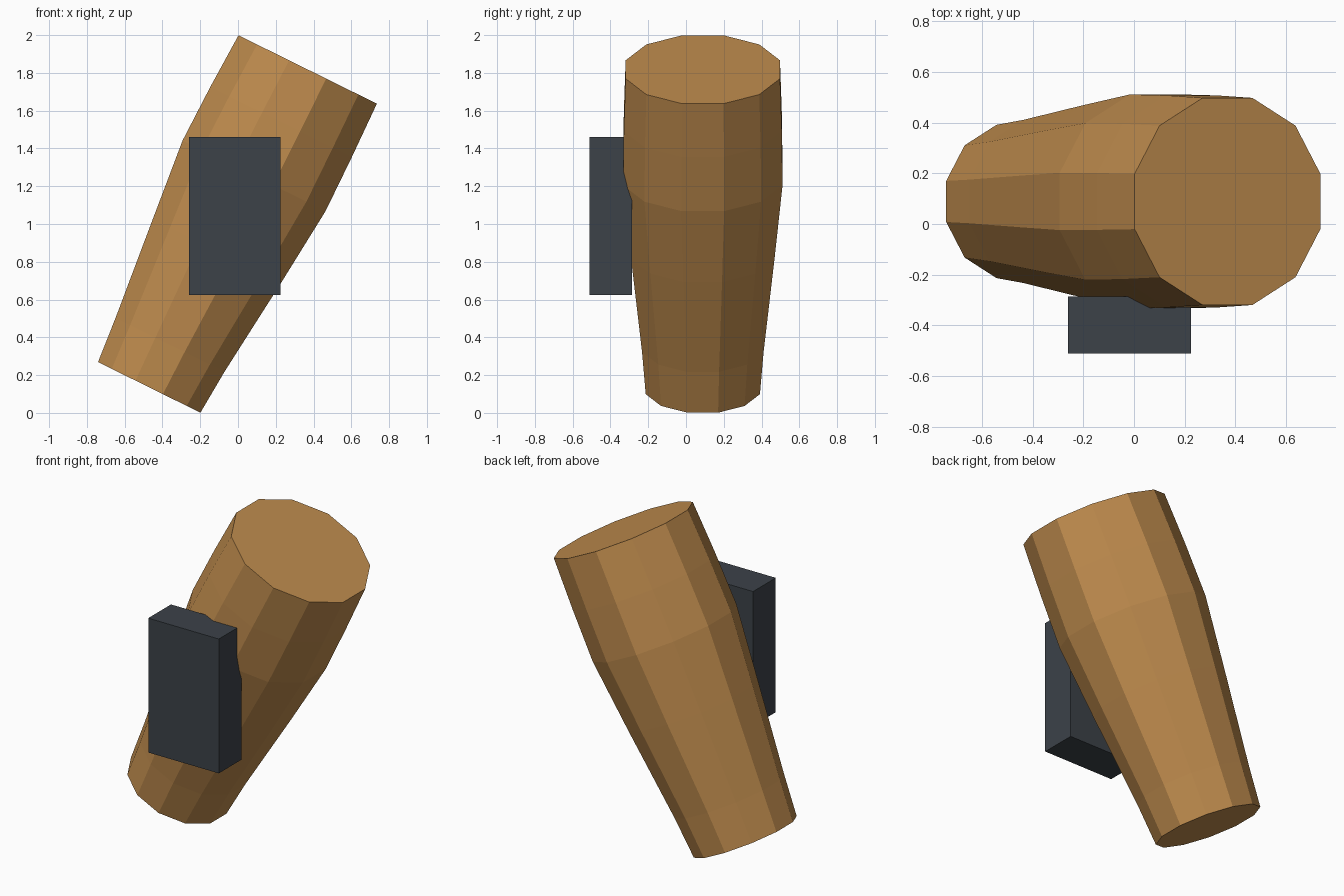
import bpy, bmesh, math
from mathutils import Vector

if "Cube" in bpy.data.objects:
    bpy.data.objects.remove(bpy.data.objects["Cube"])


def material(name, rgb):
    m = bpy.data.materials.new(name)
    m.diffuse_color = (*rgb, 1)
    m.use_nodes = True
    m.node_tree.nodes["Principled BSDF"].inputs["Base Color"].default_value = m.diffuse_color
    return m


def make_object(name, bm, mat):
    bmesh.ops.recalc_face_normals(bm, faces=bm.faces)
    me = bpy.data.meshes.new(name)
    bm.to_mesh(me)
    bm.free()
    me.materials.append(mat)
    ob = bpy.data.objects.new(name, me)
    bpy.context.collection.objects.link(ob)
    return ob


tan = material("warm tan", (0.52, 0.26, 0.075))
slate = material("dark slate", (0.045, 0.054, 0.066))

# Tilted, tapering twelve-sided limb: (centre x, centre z, radius) per ring
SIDES, TILT, CENTRE_Y = 12, math.radians(26.3), 0.089
rings = [(-0.47, 0.135, 0.313), (-0.36, 0.36, 0.333), (-0.11, 0.86, 0.393),
         (0.085, 1.255, 0.437), (0.228, 1.54, 0.433), (0.369, 1.818, 0.423)]
across = Vector((math.cos(TILT), 0, -math.sin(TILT)))
depth = Vector((0, 1, 0))

bm = bmesh.new()
loops = []
for x, z, r in rings:
    loop = []
    for i in range(SIDES):
        a = (i + 0.5) * math.tau / SIDES
        offset = across * (r * math.cos(a)) + depth * (r * math.sin(a))
        loop.append(bm.verts.new(Vector((x, CENTRE_Y, z)) + offset))
    loops.append(loop)
for low, high in zip(loops, loops[1:]):
    for i in range(SIDES):
        j = (i + 1) % SIDES
        bm.faces.new((low[i], low[j], high[j], high[i]))
bm.faces.new(loops[0])
bm.faces.new(loops[-1])
make_object("limb", bm, tan)

# Upright block fixed to the front of the limb
lo, hi = Vector((-0.26, -0.51, 0.625)), Vector((0.225, -0.287, 1.46))
bm = bmesh.new()
bmesh.ops.create_cube(bm, size=1)
bmesh.ops.scale(bm, vec=hi - lo, verts=bm.verts)
bmesh.ops.translate(bm, vec=(lo + hi) / 2, verts=bm.verts)
make_object("front_block", bm, slate)
